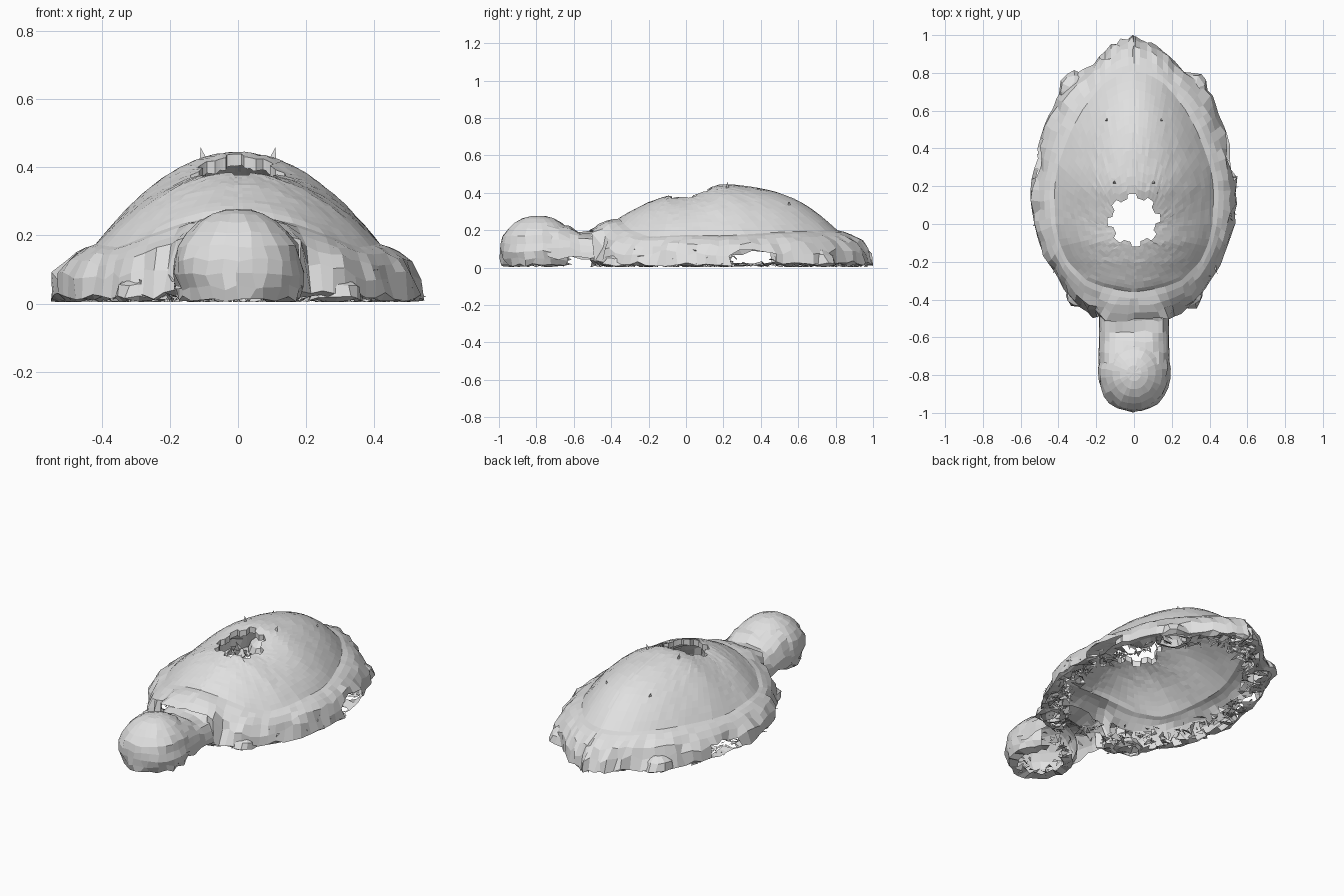
import bpy, bmesh, math, random
from mathutils import Vector

if "Cube" in bpy.data.objects:
    bpy.data.objects.remove(bpy.data.objects["Cube"])

random.seed(4)
N = 80
grey = bpy.data.materials.new("plain grey")
grey.diffuse_color = (0.75, 0.75, 0.75, 1)
grey.use_nodes = True
grey.node_tree.nodes["Principled BSDF"].inputs["Base Color"].default_value = grey.diffuse_color


def interp(table, v):
    if v <= table[0][0]:
        return table[0][1]
    for (a, p), (b, q) in zip(table, table[1:]):
        if v <= b:
            return p + (q - p) * (v - a) / (b - a)
    return table[-1][1]


def rnd(a):
    return random.uniform(-a, a)


def clean(p):
    return Vector((p.x, max(-1, min(1, p.y)), max(0.004, p.z)))


def finish(name, bm):
    me = bpy.data.meshes.new(name)
    bm.to_mesh(me)
    bm.free()
    me.materials.append(grey)
    ob = bpy.data.objects.new(name, me)
    bpy.context.collection.objects.link(ob)
    return ob


def loft(name, rings, closed=True, skip=lambda row, c: False):
    """Bridge successive rings of points with quads."""
    bm = bmesh.new()
    vs = [[bm.verts.new(clean(p)) for p in r] for r in rings]
    n = len(rings[0])
    for k in range(len(vs) - 1):
        for i in range(n if closed else n - 1):
            j = (i + 1) % n
            quad = (vs[k][i], vs[k + 1][i], vs[k + 1][j], vs[k][j])
            if not skip(k, sum((v.co for v in quad), Vector()) / 4):
                bm.faces.new(quad)
    bmesh.ops.remove_doubles(bm, verts=bm.verts, dist=0.0005)
    return finish(name, bm)


# Outlines of the shell seam and of the outer rim: (y, half width)
SEAM = [(-.36, 0), (-.35, .08), (-.33, .17), (-.3, .25), (-.2, .35), (-.1, .395), (0, .415),
        (.1, .42), (.2, .42), (.3, .405), (.4, .37), (.5, .33), (.6, .275), (.7, .2),
        (.75, .15), (.79, .08), (.81, 0)]
RIM = [(-.53, 0), (-.52, .17), (-.48, .24), (-.4, .34), (-.3, .41), (-.2, .47), (-.1, .51),
       (0, .54), (.1, .552), (.24, .55), (.3, .525), (.4, .515), (.5, .49), (.6, .45),
       (.7, .41), (.78, .33), (.84, .23), (.92, .15), (.98, .07), (1, 0)]
# Heights along the centre line and along the seam: (y, z)
CREST = [(-.36, .265), (-.3, .3), (-.2, .35), (-.1, .385), (0, .395), (.08, .415), (.18, .445),
         (.25, .445), (.4, .425), (.5, .4), (.6, .36), (.7, .295), (.81, .2)]
SEAM_Z = [(-.36, .262), (-.3, .205), (-.2, .165), (0, .175), (.2, .17), (.5, .19), (.81, .2)]


def outline(table, mid, half):
    pts = []
    for i in range(N):
        a = 2 * math.pi * i / N
        y = mid - half * math.cos(a)
        pts.append(Vector((math.copysign(interp(table, y), math.sin(a)), y, 0)))
    return pts


def dome_z(x, y):
    w = max(interp(SEAM, y), 1e-4)
    zs = interp(SEAM_Z, y)
    return zs + (interp(CREST, y) - zs) * max(0, 1 - (x / w) ** 2)


seam = outline(SEAM, .225, .585)
rim = outline(RIM, .235, .765)

# Domed shell with a ragged hole and a short lip inside it
hole = []
for i in range(N):
    a = 2 * math.pi * i / N
    r = .128 + .012 * math.copysign(1, math.sin(8 * a + .8))
    hole.append(Vector((r * math.sin(a), .02 - r * math.cos(a), 0)))
rings = [[Vector((p.x, p.y, dome_z(p.x, p.y) - .035 + rnd(.004))) for p in hole]]
for k in range(15):
    t = k / 14
    ring = []
    for h, s in zip(hole, seam):
        p = h.lerp(s, t)
        p.z = dome_z(p.x, p.y) + (rnd(.0015) if 0 < k < 14 else 0)
        ring.append(p)
    rings.append(ring)
loft("shell_dome", rings)


# Flared skirt around the shell, ending in a crumpled flange on the floor
def gap(y):
    return .25 < y < .47


rings = []
profile = [(0, 1, 0), (.2, .95, .002), (.42, .86, .005), (.65, .71, .01), (.85, .46, .018),
           (1, .12, .014), (.84, .08, .01), (.5, .09, .025)]
for k, (t, f, jit) in enumerate(profile):
    ring = []
    for s, r in zip(seam, rim):
        p = s.lerp(r, t)
        zs = interp(SEAM_Z, s.y)
        power = 1
        if k < 5 and r.y < -.45 and abs(r.x) < .2:
            power = .4
        p.z = zs * f ** power
        inward = (s - r).normalized() if k > 2 else Vector()
        p += inward * (abs(rnd(jit)) if k > 4 else rnd(jit)) + Vector((0, rnd(jit), rnd(jit)))
        ring.append(p)
    rings.append(ring)
loft("shell_skirt", rings,
     skip=lambda row, c: (row == 4 and gap(c.y)) or (row == 6 and random.random() < .3)
     or (row > 3 and c.y < -.42 and abs(c.x) < .16))

# Rounded head, hollow underneath and open towards the neck
rings = []
for s, z, jit in [(0, .277, 0), (.2, .275, .001), (.4, .263, .002), (.6, .24, .003),
                  (.78, .208, .004), (.91, .17, .006), (.98, .13, .008), (1, .085, .008),
                  (.95, .045, .012), (.9, .014, .01), (.6, .014, .012)]:
    ring = []
    for i in range(26):
        a = 2 * math.pi * i / 26
        ring.append(Vector((.192 * s * math.sin(a), -.79 - .21 * s * math.cos(a), z))
                    + Vector((rnd(jit), rnd(jit), rnd(jit))))
    rings.append(ring)
loft("head", rings, skip=lambda row, c: c.y > -.65 and c.z < .2)

# Neck arch joining the head to the shell
rings = []
for y, w, top in [(-.74, .188, .25), (-.68, .187, .237), (-.62, .186, .212), (-.57, .184, .188),
                  (-.51, .186, .19), (-.46, .186, .2)]:
    ring = []
    for i in range(15):
        a = math.pi * i / 14
        c, s = math.cos(a), max(0, math.sin(a))
        ring.append(Vector((w * math.copysign(abs(c) ** .75, c), y + rnd(.008),
                            .05 + rnd(.012) + (top - .05) * s ** .8)))
    rings.append(ring)
loft("neck", rings, closed=False)


# Small flat feet poking out beneath the skirt
def foot(name, cx, cy, rx, ry, height):
    rings = []
    for s, f in [(0, 1), (.45, .92), (.8, .65), (1, .2), (.7, .1)]:
        rings.append([Vector((cx + rx * s * math.sin(a) + rnd(.012) * s,
                              cy + ry * s * math.cos(a) + rnd(.012) * s,
                              height * f + rnd(.008) * s))
                      for a in (2 * math.pi * i / 12 for i in range(12))])
    loft(name, rings)


for side, label in ((-1, "left"), (1, "right")):
    foot(label + "_front_foot", side * .285, -.375, .085, .075, .08)
    foot(label + "_back_foot", side * .31, .70, .09, .11, .1)

# Tiny spikes on the dome
for side, label in ((-1, "left"), (1, "right")):
    for n, (x, y, h) in enumerate([(.1, .22, .03), (.14, .55, .015)]):
        bm = bmesh.new()
        z = dome_z(x, y)
        base = [bm.verts.new((side * x + .014 * math.sin(a), y + .014 * math.cos(a), z - .012))
                for a in (0, 2.09, 4.19)]
        tip = bm.verts.new((side * (x + .01), y, z + h))
        for i in range(3):
            bm.faces.new((base[i], base[(i + 1) % 3], tip))
        finish(f"{label}_spike_{n}", bm)


# Loose jagged flakes crumpled along the skirt and head
def flakes(name, path, centre_y, count, reach, size, top):
    bm = bmesh.new()
    for _ in range(count):
        r = random.choice(path)
        t = random.uniform(*reach)
        c = r.lerp(Vector((0, centre_y, 0)), t)
        low = gap(c.y)
        c.z = .015 if low else random.uniform(.012, top)
        spread = size * (.25 if low else .8)
        pts = [clean(c + Vector((rnd(size), rnd(size), rnd(spread)))) for _ in range(3)]
        bm.faces.new([bm.verts.new(p) for p in pts])
    finish(name, bm)


flakes("skirt_flakes", rim, .235, 380, (.06, .24), .038, .09)
flakes("floor_flakes", rim, .235, 160, (.04, .25), .036, .02)
head_path = [Vector((.17 * math.sin(a / 5), -.79 - .17 * math.cos(a / 5), 0)) for a in range(32)]
flakes("head_flakes", head_path, -.79, 90, (0, .25), .028, .11)
